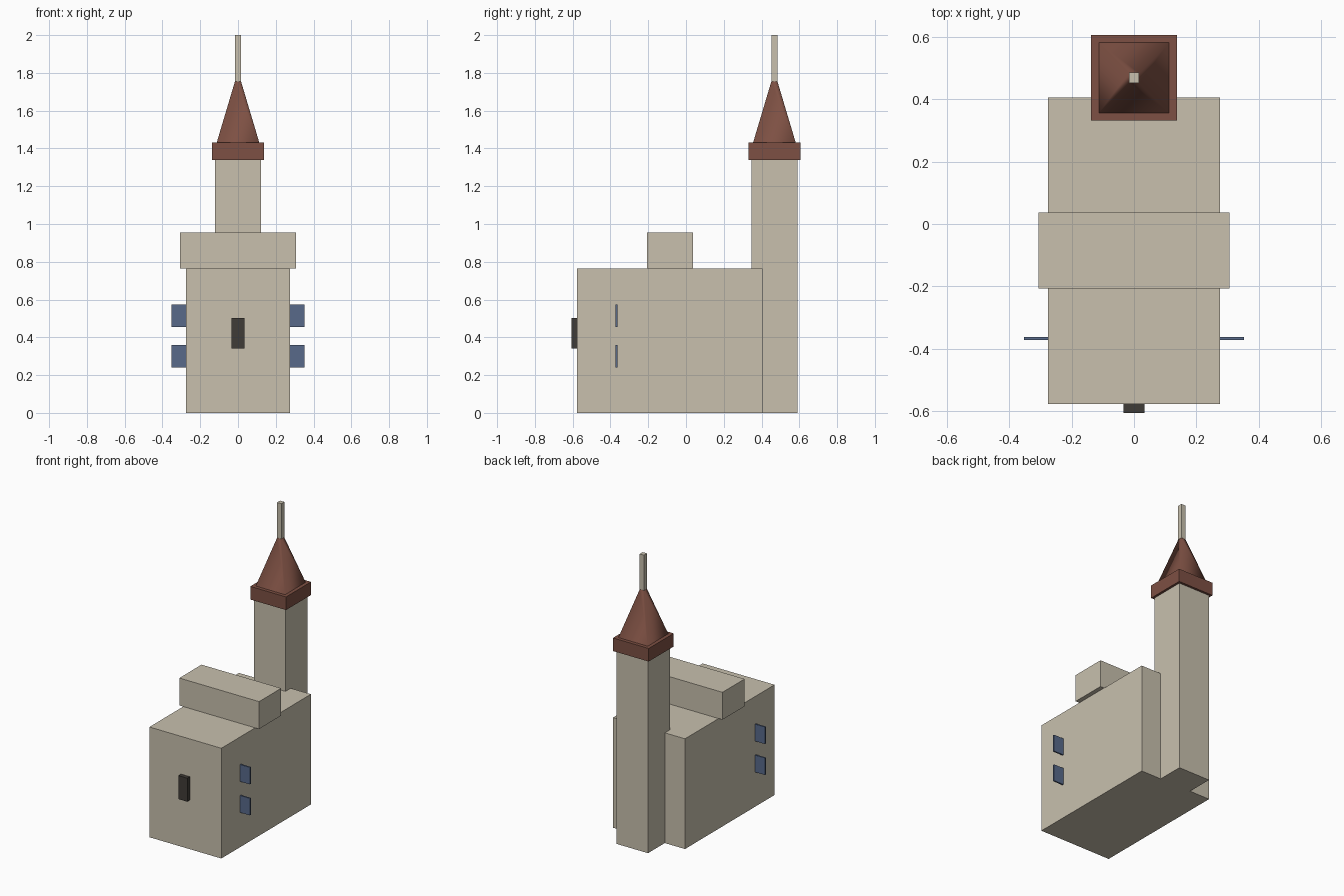
import bpy
from math import pi, sqrt

cube = bpy.data.objects.get("Cube")
if cube:
    bpy.data.objects.remove(cube, do_unlink=True)


def material(name, rgb):
    mat = bpy.data.materials.new(name)
    mat.use_nodes = True
    mat.diffuse_color = (*rgb, 1)
    mat.node_tree.nodes["Principled BSDF"].inputs["Base Color"].default_value = (*rgb, 1)
    return mat


stone = material("pale stone", (0.578, 0.527, 0.423))
tile = material("red roof tile", (0.205, 0.08, 0.056))
glass = material("blue glass", (0.098, 0.144, 0.254))
wood = material("dark wood", (0.051, 0.045, 0.038))


def box(name, mat, x, y, z):
    """Box spanning the given (low, high) range on each axis."""
    spans = (x, y, z)
    bpy.ops.mesh.primitive_cube_add(size=1, location=[(a + b) / 2 for a, b in spans])
    obj = bpy.context.object
    obj.name = name
    obj.scale = [b - a for a, b in spans]
    bpy.ops.object.transform_apply(location=False, rotation=False, scale=True)
    obj.data.materials.append(mat)
    return obj


def square_box(name, mat, half, z):
    """Square box centred on the tower axis."""
    return box(name, mat, (-half, half), (tower_y - half, tower_y + half), z)


# Main hall, raised cross roof and door
box("hall", stone, (-0.276, 0.276), (-0.577, 0.405), (0, 0.765))
box("cross_roof", stone, (-0.306, 0.306), (-0.206, 0.037), (0.765, 0.955))
box("door", wood, (-0.034, 0.034), (-0.605, -0.577), (0.34, 0.503))

# Window plates standing out from both side walls
for side, s in (("left", 1), ("right", -1)):
    for level, z in (("lower", 0.241), ("upper", 0.456)):
        box(f"{level}_{side}_window", glass, sorted((s * 0.27, s * 0.352)),
            (-0.372, -0.362), (z, z + 0.118))

# Tower with cap, spire and finial
tower_y = 0.468
square_box("tower", stone, 0.121, (0, 1.34))
square_box("tower_cap", tile, 0.137, (1.34, 1.431))

bpy.ops.mesh.primitive_cone_add(vertices=4, radius1=0.113 * sqrt(2), radius2=0.016 * sqrt(2),
                                depth=0.325, location=(0, tower_y, 1.5925),
                                rotation=(0, 0, pi / 4))
spire = bpy.context.object
spire.name = "spire"
spire.data.materials.append(tile)
for face in spire.data.polygons:
    face.use_smooth = abs(face.normal.z) < 0.9
bpy.ops.object.transform_apply(location=False, rotation=True, scale=False)

square_box("finial", stone, 0.0165, (1.755, 2.0))
